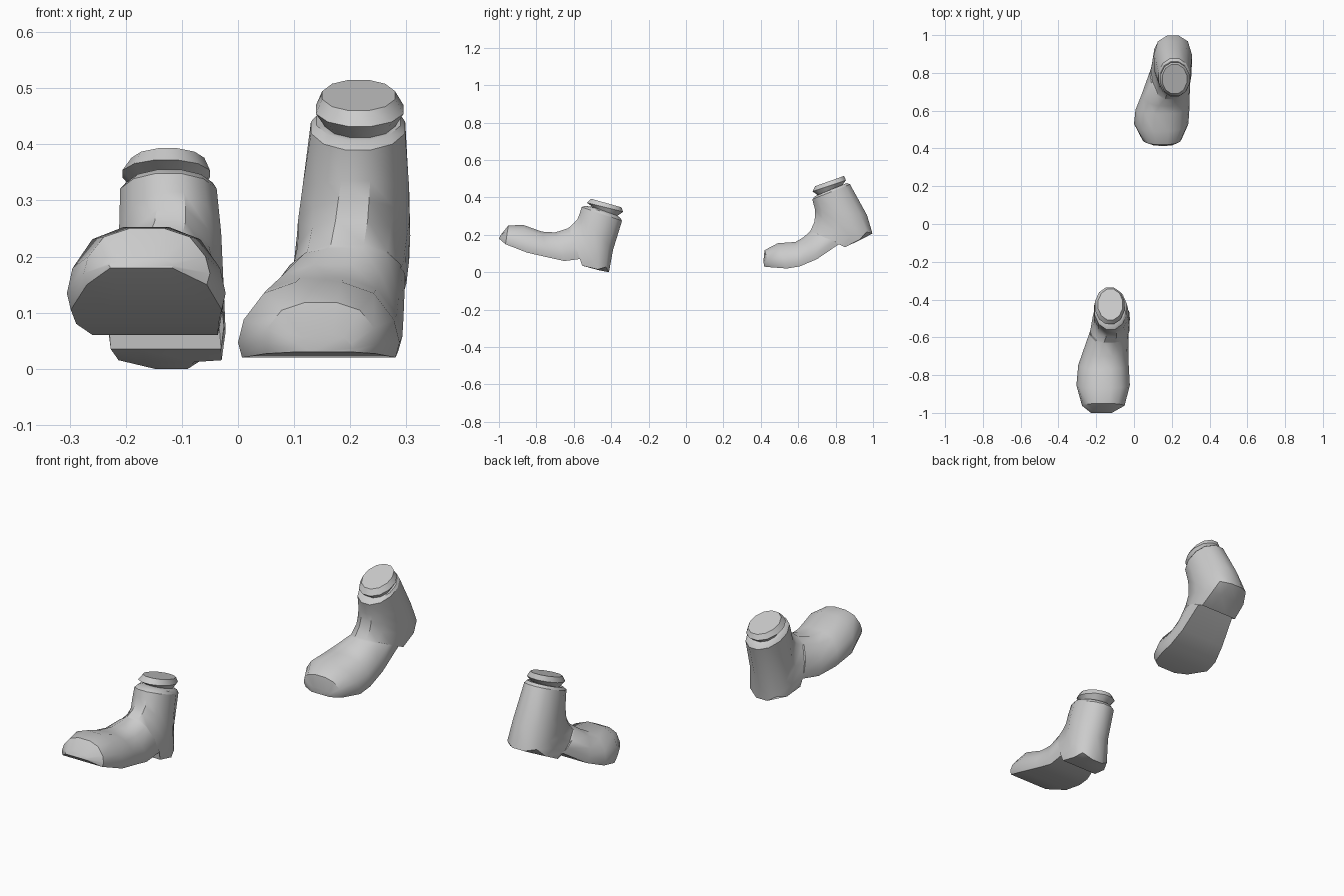
import bpy, bmesh, math

cube = bpy.data.objects.get("Cube")
if cube:
    bpy.data.objects.remove(cube)

grey = bpy.data.materials.new("plain grey")
grey.use_nodes = True
grey.diffuse_color = (0.6, 0.6, 0.6, 1)
grey.node_tree.nodes["Principled BSDF"].inputs["Base Color"].default_value = (0.6, 0.6, 0.6, 1)

# Half cross-sections (across, sole side to upper side): flat-soled and round
FLAT = [(.45, 0), (.95, 0), (1, .2), (.93, .5), (.68, .85), (.28, 1)]
ROUND = [(.27, 0), (.73, .13), (1, .37), (1, .63), (.73, .87), (.27, 1)]


def ring(section):
    """Points of one closed ring spanning from the sole line to the upper line."""
    y0, z0, y1, z1, left, right, k = section
    half = [(a + (c - a) * k, b + (d - b) * k) for (a, b), (c, d) in zip(FLAT, ROUND)]
    mid, rad = (left + right) / 2, (right - left) / 2
    outline = half + [(-u, v) for u, v in reversed(half)]
    return [(mid + rad * u, y0 + (y1 - y0) * v, z0 + (z1 - z0) * v) for u, v in outline]


def loft(name, sections):
    """Skin the rings in order and cap both ends."""
    bm = bmesh.new()
    rings = [[bm.verts.new(p) for p in ring(s)] for s in sections]
    for a, b in zip(rings, rings[1:]):
        for i in range(len(a)):
            j = (i + 1) % len(a)
            bm.faces.new((a[i], a[j], b[j], b[i]))
    bm.faces.new(rings[0])
    bm.faces.new(rings[-1])
    bmesh.ops.recalc_face_normals(bm, faces=bm.faces)
    mesh = bpy.data.meshes.new(name)
    bm.to_mesh(mesh)
    bm.free()
    mesh.materials.append(grey)
    obj = bpy.data.objects.new(name, mesh)
    bpy.context.collection.objects.link(obj)
    bpy.ops.object.select_all(action='DESELECT')
    obj.select_set(True)
    bpy.context.view_layer.objects.active = obj
    bpy.ops.object.shade_smooth_by_angle(angle=math.radians(38))


# Each section: sole y, z, upper y, z, left x, right x, roundness
# Front boot: toe, foot, arch, heel step, heel, shaft
loft("right_boot", [
    (-1.0, .18, -.99, .20, -.23, -.115, 0),
    (-.965, .15, -.95, .25, -.275, -.05, 0),
    (-.85, .105, -.87, .253, -.305, -.022, 0),
    (-.74, .08, -.77, .217, -.295, -.028, 0),
    (-.65, .06, -.70, .213, -.265, -.03, 0),
    (-.56, .072, -.63, .235, -.235, -.028, 0),
    (-.555, .035, -.625, .24, -.232, -.025, 0),
    (-.47, .012, -.60, .262, -.22, -.022, .1),
    (-.412, .0, -.58, .285, -.213, -.025, .75),
    (-.39, .12, -.568, .315, -.212, -.03, 1),
    (-.342, .275, -.558, .348, -.21, -.038, 1)])

# Ankle stub: shoulder, neck, flared rim, flat top
loft("right_ankle", [
    (-.342, .275, -.558, .348, -.21, -.038, 1),
    (-.352, .292, -.54, .355, -.20, -.045, 1),
    (-.367, .302, -.50, .350, -.188, -.062, 1),
    (-.336, .323, -.53, .372, -.206, -.05, 1),
    (-.345, .347, -.507, .393, -.19, -.06, 1)])

# Rear boot, heel lifted
loft("left_boot", [
    (.418, .03, .414, .06, .10, .205, 0),
    (.45, .027, .42, .118, .045, .25, 0),
    (.54, .02, .49, .155, .0, .288, 0),
    (.61, .032, .585, .162, .008, .293, 0),
    (.70, .07, .625, .185, .04, .295, 0),
    (.825, .155, .66, .215, .085, .298, 0),
    (.85, .134, .665, .222, .09, .30, 0),
    (.93, .172, .685, .265, .10, .305, .1),
    (.997, .207, .69, .30, .105, .307, .75),
    (.968, .305, .69, .335, .115, .305, 1),
    (.877, .47, .675, .39, .13, .298, 1)])

loft("left_ankle", [
    (.877, .47, .675, .39, .13, .298, 1),
    (.86, .477, .692, .408, .14, .29, 1),
    (.835, .465, .705, .412, .155, .28, 1),
    (.855, .492, .677, .432, .139, .295, 1),
    (.845, .515, .69, .46, .15, .28, 1)])
